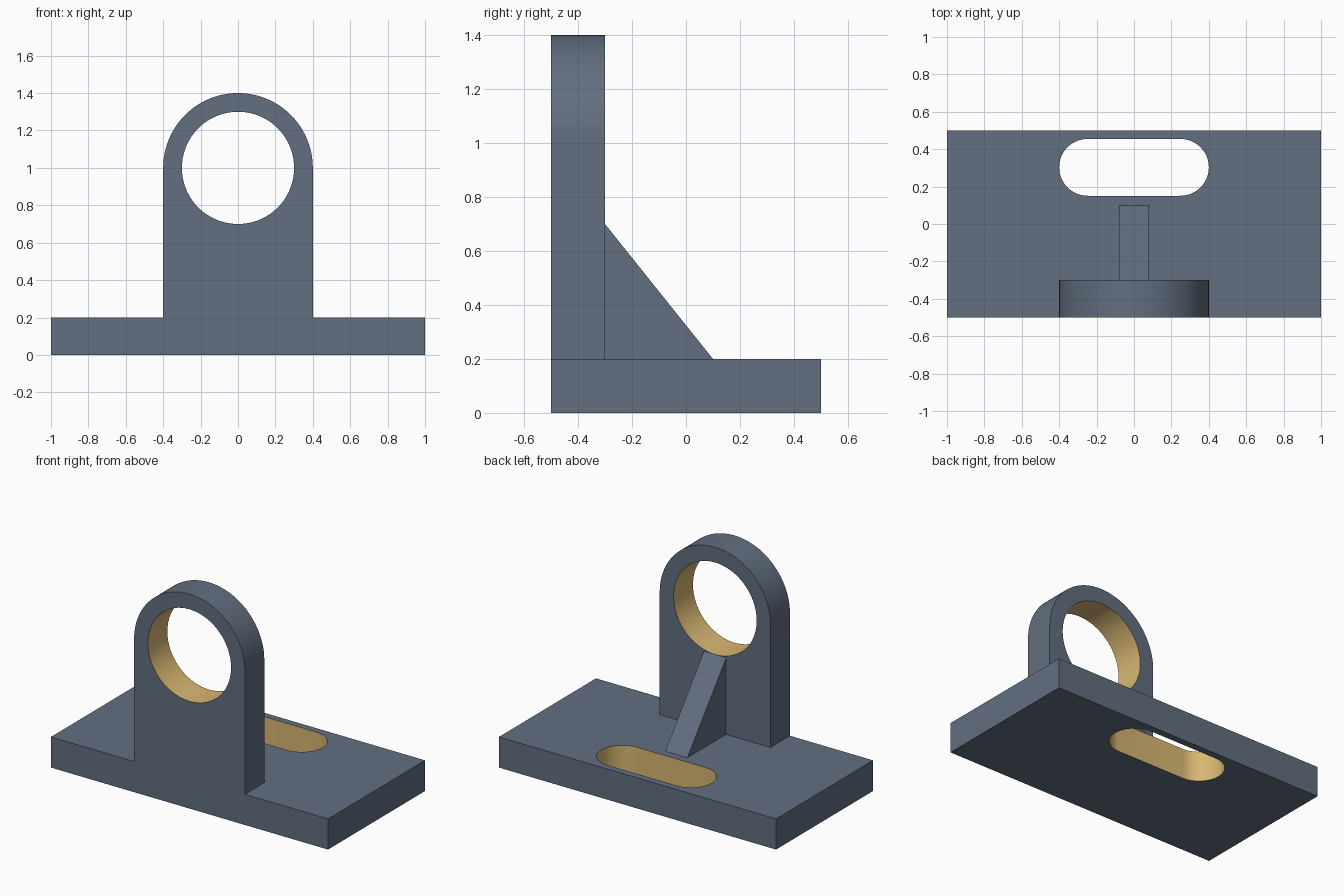
import bpy, bmesh, math
from mathutils import Vector

if "Cube" in bpy.data.objects:
    bpy.data.objects.remove(bpy.data.objects["Cube"])


def material(name, rgb):
    m = bpy.data.materials.new(name)
    m.diffuse_color = (*rgb, 1)
    m.use_nodes = True
    m.node_tree.nodes["Principled BSDF"].inputs["Base Color"].default_value = m.diffuse_color
    return m


SLATE = material("slate steel", (0.122, 0.156, 0.216))
BRASS = material("machined brass", (0.69, 0.475, 0.17))


def arc(cx, cy, r, start, end, steps):
    """Points along an arc, angles in degrees."""
    angles = [math.radians(start + (end - start) * i / steps) for i in range(steps + 1)]
    return [(cx + r * math.cos(a), cy + r * math.sin(a)) for a in angles]


def extruded(name, outline, hole, place, depth):
    """Fill an outline (with an optional hole), extrude it, colour the hole walls."""
    bm = bmesh.new()
    edges, hole_points = [], []
    for loop in (outline, hole):
        verts = [bm.verts.new(place(*p)) for p in loop]
        if loop is hole:
            hole_points = [v.co.copy() for v in verts]
        edges += [bm.edges.new((v, verts[i - 1])) for i, v in enumerate(verts)]
    depth = Vector(depth)
    axis = depth.normalized()
    bmesh.ops.triangle_fill(bm, edges=edges, use_beauty=True, use_dissolve=False)
    grown = bmesh.ops.extrude_face_region(bm, geom=bm.faces[:], use_keep_orig=True)
    moved = [g for g in grown["geom"] if isinstance(g, bmesh.types.BMVert)]
    bmesh.ops.translate(bm, verts=moved, vec=depth)
    bmesh.ops.recalc_face_normals(bm, faces=bm.faces[:])

    rim = {tuple(round(c, 4) for c in p) for p in hole_points}
    rim |= {tuple(round(c, 4) for c in p + depth) for p in hole_points}
    for f in bm.faces:
        is_wall = abs(f.normal.dot(axis)) < 0.5
        on_rim = all(tuple(round(c, 4) for c in v.co) in rim for v in f.verts)
        f.material_index = 1 if is_wall and on_rim else 0

    mesh = bpy.data.meshes.new(name)
    bm.to_mesh(mesh)
    bm.free()
    mesh.materials.append(SLATE)
    mesh.materials.append(BRASS)
    ob = bpy.data.objects.new(name, mesh)
    bpy.context.collection.objects.link(ob)
    bpy.ops.object.select_all(action='DESELECT')
    ob.select_set(True)
    bpy.context.view_layer.objects.active = ob
    bpy.ops.object.shade_smooth_by_angle(angle=math.radians(30))
    return ob


# Base plate with a rounded slot near the back
slot = arc(0.248, 0.303, 0.152, -90, 90, 24) + arc(-0.248, 0.303, 0.152, 90, 270, 24)
extruded("base_plate", [(-1, -0.5), (1, -0.5), (1, 0.5), (-1, 0.5)], slot,
         lambda x, y: (x, y, 0), (0, 0, 0.2))

# Upright lug with a round top and a bored hole
lug = [(-0.4, 0.2), (0.4, 0.2)] + arc(0, 1, 0.4, 0, 180, 48)
bore = arc(0, 1, 0.3, 0, 360, 72)[:-1]
extruded("upright_lug", lug, bore, lambda x, z: (x, -0.5, z), (0, 0.2, 0))

# Triangular stiffening rib behind the lug
extruded("support_rib", [(-0.3, 0.2), (0.1, 0.2), (-0.3, 0.7)], [],
         lambda y, z: (-0.08, y, z), (0.16, 0, 0))
